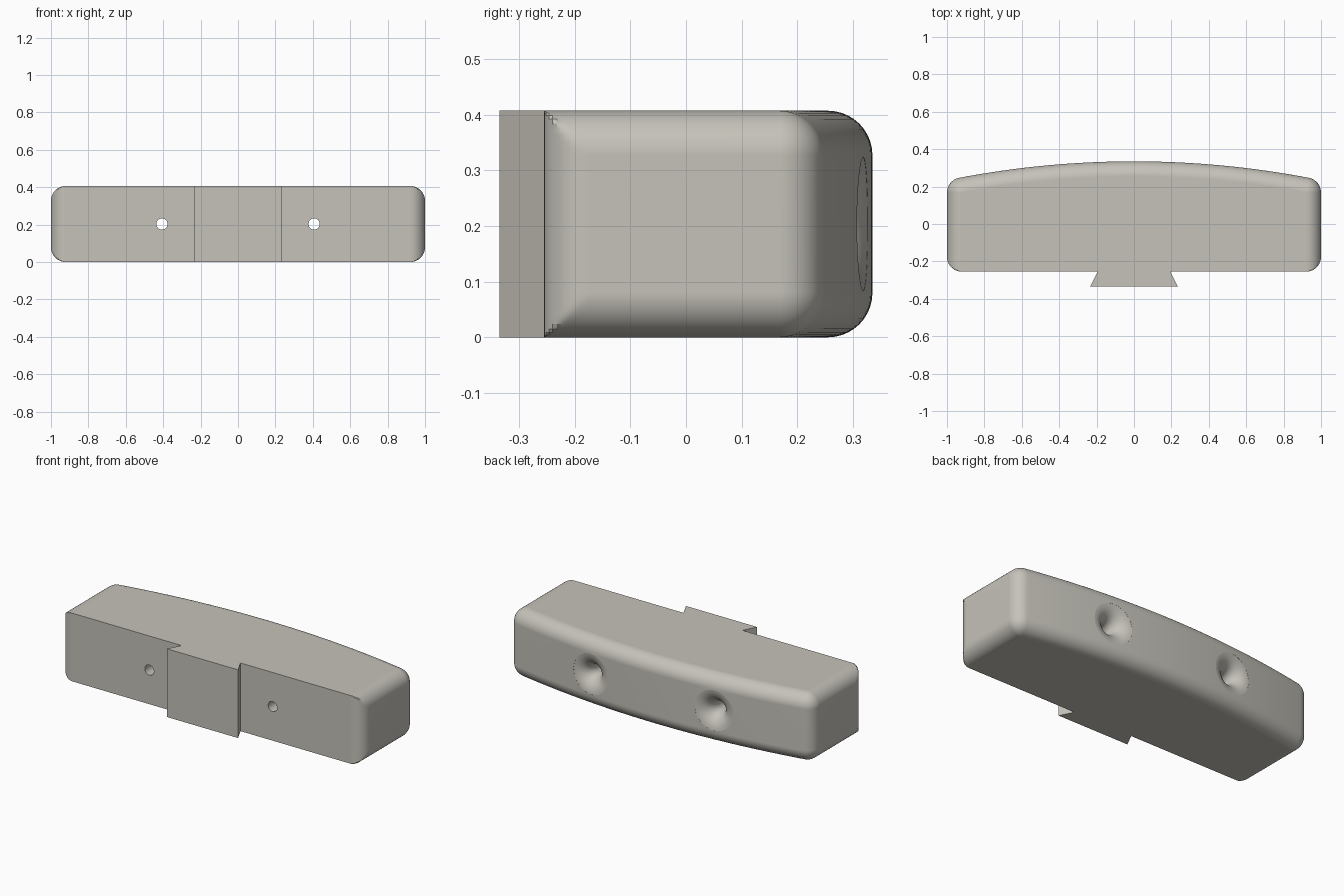
import bpy, bmesh, math

if "Cube" in bpy.data.objects:
    bpy.data.objects.remove(bpy.data.objects["Cube"])

H = 0.407                    # block height
FRONT, BACK = -0.255, 0.335  # front face and crown of the back
R = 5.0                      # radius of the curved back
r = 0.08                     # edge rounding
N = 10                       # segments per rounding
HOLE_X = 0.407

material = bpy.data.materials.new("warm_grey")
material.diffuse_color = (0.56, 0.54, 0.49, 1)
material.use_nodes = True
material.node_tree.nodes["Principled BSDF"].inputs["Base Color"].default_value = material.diffuse_color


def back_y(x):
    return BACK - R + math.sqrt(R * R - x * x)


def outline(d):
    """Plan outline, pulled in by d at the ends and back."""
    half = [(0.235, -0.335), (0.195, FRONT)]              # dovetail
    for i in range(N + 1):                                # front corner
        a = math.pi / 2 * i / N
        half.append((min(1 - r + r * math.sin(a), 1 - d),
                     FRONT + r - r * math.cos(a)))
    cx, oy = 1 - r, BACK - R
    phi = math.acos(cx / (R - r))
    cy = oy + (R - r) * math.sin(phi)
    for i in range(N + 1):                                # back corner
        a = phi * i / N
        half.append((cx + (r - d) * math.cos(a), cy + (r - d) * math.sin(a)))
    for i in range(1, 33):                                # curved back
        a = phi + (math.pi / 2 - phi) * i / 32
        half.append(((R - d) * math.cos(a), oy + (R - d) * math.sin(a)))
    return half + [(-x, y) for x, y in reversed(half[:-1])]


def skin(name, rings):
    """Closed solid through a stack of equal rings."""
    bm = bmesh.new()
    loops = [[bm.verts.new(p) for p in ring] for ring in rings]
    n = len(loops[0])
    for a, b in zip(loops, loops[1:]):
        for i in range(n):
            j = (i + 1) % n
            bm.faces.new((a[i], a[j], b[j], b[i]))
    bm.faces.new(loops[0][::-1])
    bm.faces.new(loops[-1])
    bmesh.ops.remove_doubles(bm, verts=bm.verts, dist=1e-5)
    bmesh.ops.recalc_face_normals(bm, faces=bm.faces)
    mesh = bpy.data.meshes.new(name)
    bm.to_mesh(mesh)
    bm.free()
    obj = bpy.data.objects.new(name, mesh)
    bpy.context.collection.objects.link(obj)
    mesh.materials.append(material)
    return obj


# Block with rounded ends and back, dovetail on the front
levels = []
for i in range(N + 1):
    t = math.pi / 2 * i / N
    levels.append((r * (1 - math.sin(t)), r * (1 - math.cos(t))))
levels += [(d, H - z) for d, z in reversed(levels)]
block = skin("dovetail_block",
             [[(x, y, z) for x, y in outline(d)] for d, z in levels])

# Flared screw holes, following the curved back
profile = [(0.12, -0.05)]
for i in range(13):
    t = 0.1 + (math.pi / 2 - 0.1) * i / 12
    profile.append((0.13 - 0.1 * math.sin(t), 0.1 * (1 - math.cos(t))))
profile.append((0.03, 0.7))
cutters = []
for side in (-1, 1):
    rings = []
    for rad, depth in profile:
        ring = []
        for k in range(40):
            a = math.tau * k / 40
            x = side * HOLE_X + rad * math.cos(a)
            ring.append((x, back_y(x) - depth, H / 2 + rad * math.sin(a)))
        rings.append(ring)
    cutter = skin("hole_cutter", rings)
    cutter.hide_render = True
    cutters.append(cutter)

bpy.context.view_layer.objects.active = block
block.select_set(True)
for cutter in cutters:
    mod = block.modifiers.new("screw_hole", 'BOOLEAN')
    mod.operation = 'DIFFERENCE'
    mod.solver = 'EXACT'
    mod.object = cutter
    bpy.ops.object.modifier_apply(modifier=mod.name)
    bpy.data.objects.remove(cutter)

bpy.ops.object.shade_smooth_by_angle(angle=math.radians(30))
weighted = block.modifiers.new("even_shading", 'WEIGHTED_NORMAL')
weighted.keep_sharp = True
